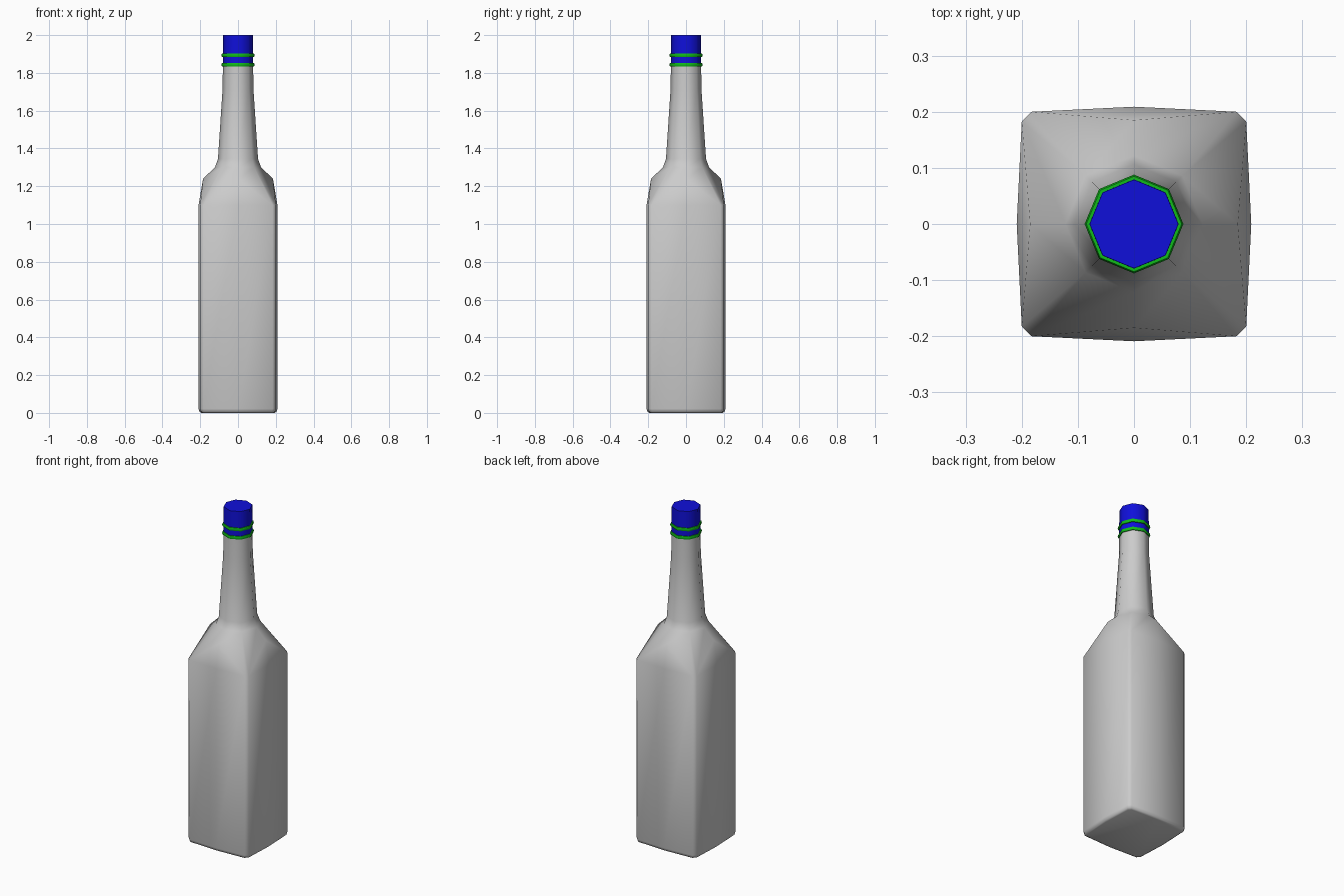
import bpy, bmesh, math
from mathutils import Matrix, Vector

cube = bpy.data.objects.get("Cube")
if cube:
    bpy.data.objects.remove(cube, do_unlink=True)


def material(name, color):
    mat = bpy.data.materials.new(name)
    mat.use_nodes = True
    mat.diffuse_color = color
    mat.node_tree.nodes["Principled BSDF"].inputs["Base Color"].default_value = color
    return mat


glass = material("grey glass", (0.6, 0.6, 0.6, 1))
blue = material("blue cap", (0.005, 0.005, 0.7, 1))
green = material("green band", (0.005, 0.5, 0.01, 1))


def loft(name, rings, mat, angle, closed=False):
    """Skin a list of equal-length point rings, capping the ends unless closed."""
    bm = bmesh.new()
    loops = [[bm.verts.new(p) for p in ring] for ring in rings]
    n = len(loops[0])
    pairs = list(zip(loops, loops[1:]))
    if closed:
        pairs.append((loops[-1], loops[0]))
    else:
        bm.faces.new(loops[0][::-1])
        bm.faces.new(loops[-1])
    for low, high in pairs:
        for i in range(n):
            j = (i + 1) % n
            bm.faces.new((low[i], low[j], high[j], high[i]))
    bmesh.ops.remove_doubles(bm, verts=bm.verts, dist=0.0005)
    bmesh.ops.recalc_face_normals(bm, faces=bm.faces)
    mesh = bpy.data.meshes.new(name)
    bm.to_mesh(mesh)
    bm.free()
    mesh.materials.append(mat)
    obj = bpy.data.objects.new(name, mesh)
    bpy.context.collection.objects.link(obj)
    bpy.ops.object.select_all(action="DESELECT")
    obj.select_set(True)
    bpy.context.view_layer.objects.active = obj
    bpy.ops.object.shade_smooth_by_angle(angle=math.radians(angle))
    return obj


def square_ring(mid, side, half, z, mid_z=None):
    """Chamfered square with a middle point on every side."""
    mid_z = z if mid_z is None else mid_z
    points = [Vector((side, -half, z)), Vector((mid, 0, mid_z)), Vector((side, half, z))]
    return [Matrix.Rotation(k * math.pi / 2, 3, "Z") @ p for k in range(4) for p in points]


def round_ring(radius, z):
    """Octagon with the same point count; each corner pair welds into one."""
    d = radius * math.sqrt(0.5)
    return square_ring(radius, d, d, z)


def octagon(radius, z):
    return [(radius * math.cos(k * math.pi / 4), radius * math.sin(k * math.pi / 4), z)
            for k in range(8)]


# Bottle: square body, shoulders peaking mid-side, tapering neck
loft("bottle", [
    square_ring(0.194, 0.186, 0.172, 0),
    square_ring(0.204, 0.196, 0.18, 0.006),
    square_ring(0.209, 0.2, 0.183, 0.022),
    square_ring(0.209, 0.2, 0.183, 1.1),
    square_ring(0.185, 0.2, 0.183, 1.1, 1.24),
    round_ring(0.122, 1.3),
    round_ring(0.106, 1.345),
    round_ring(0.082, 1.71),
    round_ring(0.08, 1.84),
], glass, 60)

# Screw cap
loft("cap", [octagon(0.08, 1.832), octagon(0.079, 2.0)], blue, 50)

# Raised bands around the cap
for name, z in (("upper_band", 1.893), ("lower_band", 1.843)):
    loft(name, [octagon(0.075, z - 0.009), octagon(0.085, z - 0.009), octagon(0.088, z),
                octagon(0.085, z + 0.009), octagon(0.075, z + 0.009)],
         green, 50, closed=True)
